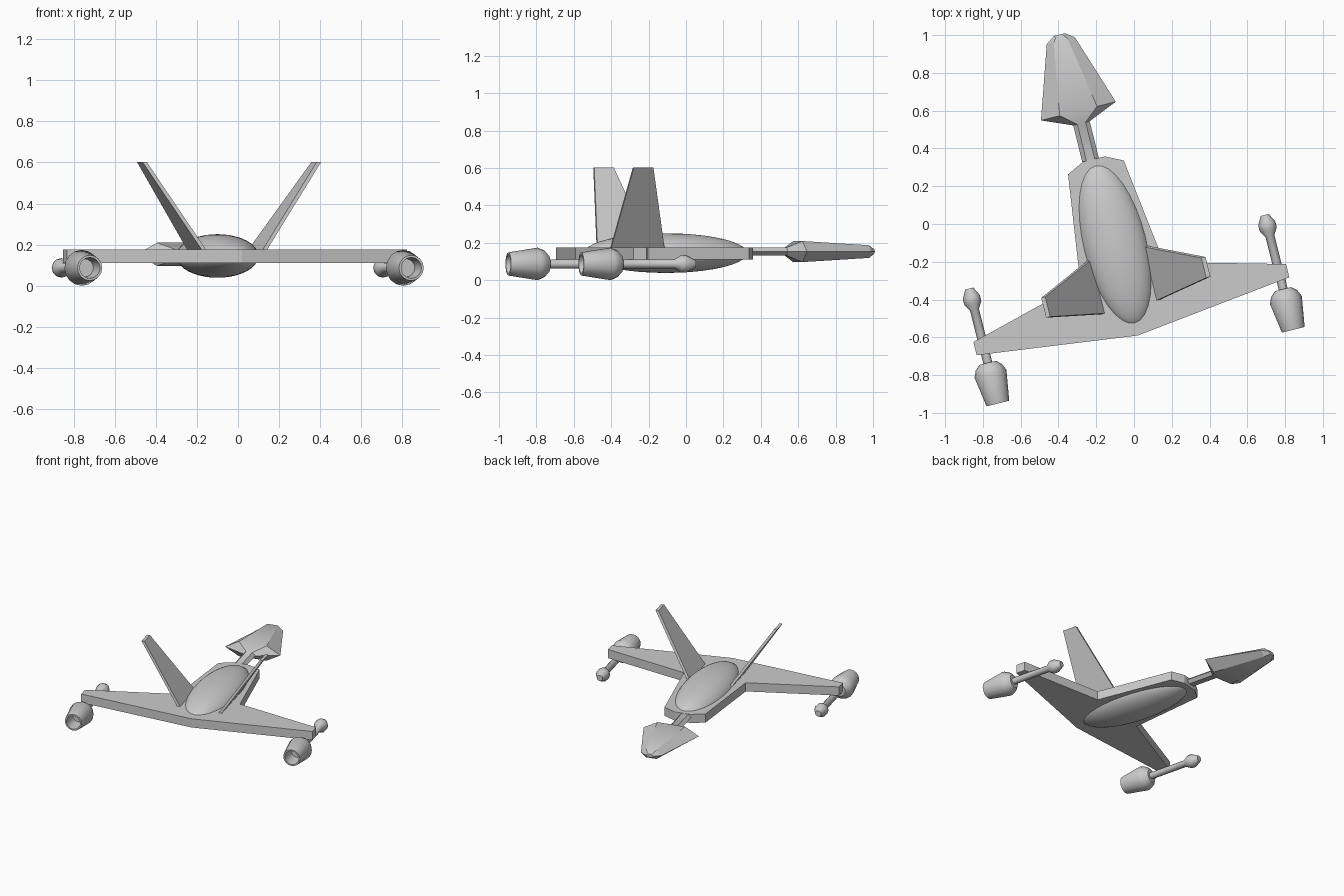
import bpy, bmesh, math
from mathutils import Matrix, Vector

if "Cube" in bpy.data.objects:
    bpy.data.objects.remove(bpy.data.objects["Cube"])

# Craft frame: local x = right, local y = forward, yawed 14 degrees
FRAME = Matrix.Translation((-0.10, -0.108, 0)) @ Matrix.Rotation(math.radians(14), 4, 'Z')


def finish(name, bm, smooth=None):
    bmesh.ops.transform(bm, matrix=FRAME, verts=bm.verts)
    bmesh.ops.recalc_face_normals(bm, faces=bm.faces)
    me = bpy.data.meshes.new(name)
    bm.to_mesh(me)
    bm.free()
    ob = bpy.data.objects.new(name, me)
    bpy.context.collection.objects.link(ob)
    if smooth:
        bpy.ops.object.select_all(action='DESELECT')
        ob.select_set(True)
        bpy.context.view_layer.objects.active = ob
        bpy.ops.object.shade_smooth_by_angle(angle=math.radians(smooth))
    return ob


def prism(name, bottom, top):
    """Solid between two matching outlines."""
    bm = bmesh.new()
    a = [bm.verts.new(p) for p in bottom]
    b = [bm.verts.new(p) for p in top]
    n = len(a)
    bm.faces.new(a)
    bm.faces.new(b)
    for i in range(n):
        j = (i + 1) % n
        bm.faces.new((a[i], a[j], b[j], b[i]))
    return finish(name, bm)


def loft(name, cx, cz, rings, sides, smooth):
    """Elliptical rings (forward, half width, half height) along the forward axis."""
    bm = bmesh.new()
    loops = []
    for f, w, h in rings:
        loops.append([bm.verts.new((cx + w * math.cos(2 * math.pi * k / sides), f,
                                    cz + h * math.sin(2 * math.pi * k / sides)))
                      for k in range(sides)])
    for a, b in zip(loops, loops[1:]):
        for i in range(sides):
            j = (i + 1) % sides
            bm.faces.new((a[i], a[j], b[j], b[i]))
    bm.faces.new(loops[0])
    bm.faces.new(loops[-1])
    return finish(name, bm, smooth)


# Flat hull plate with swept wings
half = [(0.06, 0.465), (0.152, 0.42), (0.228, -0.153), (0.853, -0.32), (0.853, -0.392)]
outline = half + [(0, -0.497)] + [(-x, y) for x, y in reversed(half)]
prism("wing_plate", [(x, y, 0.11) for x, y in outline], [(x, y, 0.176) for x, y in outline])

# Ellipsoid fuselage
bm = bmesh.new()
bmesh.ops.create_uvsphere(bm, u_segments=32, v_segments=20, radius=1,
                          matrix=Matrix.Translation((0, 0, 0.145)) @ Matrix.Diagonal((0.173, 0.449, 0.106, 1)))
finish("fuselage", bm, 60)

# Flattened neck and head
loft("neck_and_head", -0.018, 0.153,
     [(0.38, 0.045, 0.025), (0.665, 0.045, 0.025), (0.732, 0.204, 0.065),
      (1.115, 0.077, 0.039), (1.149, 0.03, 0.014)], 6, 32)

for s, side in ((1, "right"), (-1, "left")):
    # Canted tail fin
    inner = [(0.135, -0.045, 0.165), (0.135, -0.342, 0.165), (0.426, -0.288, 0.602), (0.426, -0.18, 0.602)]
    prism(side + "_fin", [(s * x, y, z) for x, y, z in inner],
          [(s * (x + 0.022), y, z) for x, y, z in inner])

    # Wingtip rod with bulb
    rod = [(-0.46, 0.024), (-0.155, 0.024), (-0.12, 0.046), (-0.088, 0.047), (-0.04, 0.022)]
    loft(side + "_rod", s * 0.806, 0.087, [(f, r, r) for f, r in rod], 12, 35)

    # Hollow engine pod
    pod = [(-0.56, 0.044), (-0.667, 0.051), (-0.667, 0.062), (-0.505, 0.087),
           (-0.47, 0.072), (-0.445, 0.045)]
    loft(side + "_engine", s * 0.806, 0.087, [(f, r, r) for f, r in pod], 16, 35)
